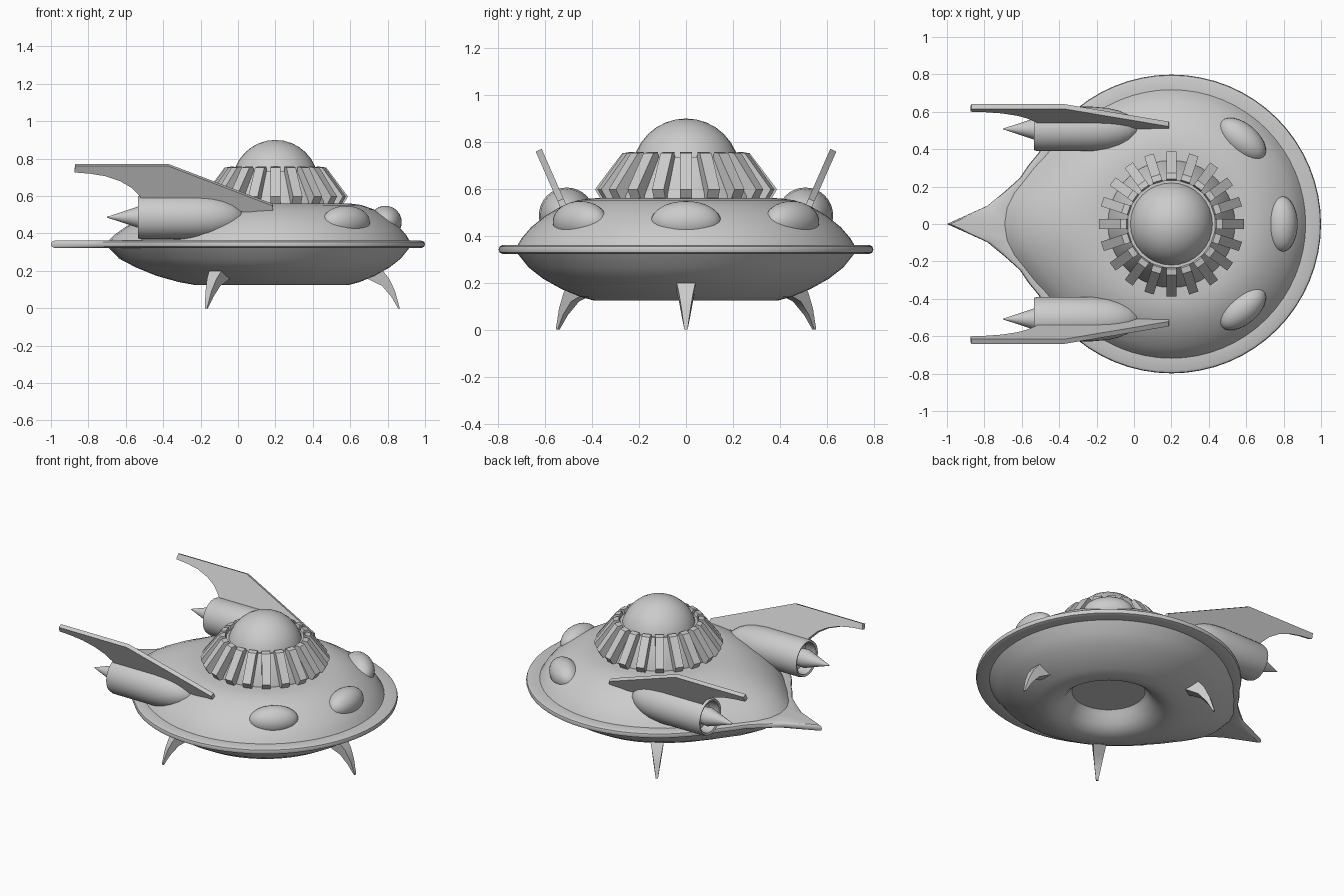
import bpy, math
from mathutils import Vector, Matrix

if "Cube" in bpy.data.objects:
    bpy.data.objects.remove(bpy.data.objects["Cube"])

CX = 0.2   # axis of the saucer
N = 64


def make(name, verts, faces, angle=35):
    me = bpy.data.meshes.new(name)
    me.from_pydata([tuple(v) for v in verts], [], faces)
    ob = bpy.data.objects.new(name, me)
    bpy.context.collection.objects.link(ob)
    bpy.ops.object.select_all(action='DESELECT')
    ob.select_set(True)
    bpy.context.view_layer.objects.active = ob
    bpy.ops.object.mode_set(mode='EDIT')
    bpy.ops.mesh.select_all(action='SELECT')
    bpy.ops.mesh.normals_make_consistent(inside=False)
    bpy.ops.object.mode_set(mode='OBJECT')
    bpy.ops.object.shade_smooth_by_angle(angle=math.radians(angle))
    return ob


def loft(name, rings, cap=True, loop=False, angle=35):
    """Skin a list of equal-length rings."""
    n = len(rings[0])
    verts = [v for r in rings for v in r]
    faces = []
    m = len(rings)
    for k in range(m if loop else m - 1):
        a, b = k * n, (k + 1) % m * n
        faces += [(a + i, a + (i + 1) % n, b + (i + 1) % n, b + i) for i in range(n)]
    if cap and not loop:
        faces += [tuple(range(n)), tuple(range((m - 1) * n, m * n))]
    return make(name, verts, faces, angle)


def lathe(name, prof, center, axis='Z', n=32, angle=35):
    """Spin (radius, height) points around Z or X."""
    rings = []
    for r, h in prof:
        ring = []
        for i in range(n):
            t = 2 * math.pi * i / n
            c, s = r * math.cos(t), r * math.sin(t)
            p = Vector((c, s, h)) if axis == 'Z' else Vector((h, c, s))
            ring.append(p + Vector(center))
        rings.append(ring)
    return loft(name, rings, angle=angle)


def ellipsoid(name, loc, scale, rot=0):
    bpy.ops.mesh.primitive_uv_sphere_add(segments=32, ring_count=16, radius=1,
                                         location=loc, rotation=(0, 0, rot))
    ob = bpy.context.object
    ob.name = name
    ob.scale = scale
    bpy.ops.object.shade_smooth()


def prism(name, pts, offset):
    """Flat plate: polygon pushed both ways along offset."""
    n = len(pts)
    loft(name, [[p - offset for p in pts], [p + offset for p in pts]], angle=25)


# Teardrop outlines: (degrees from the tail, radius)
OUTER = [(0, 1.2), (5.6, .99), (11.25, .905), (17, .846), (28, .806), (45, .798), (180, .8)]
INNER = [(0, .91), (6, .9), (11.25, .872), (17, .832), (28, .78), (45, .742), (60, .73), (180, .73)]


def lookup(table, d):
    for (a, ra), (b, rb) in zip(table, table[1:]):
        if d <= b + 1e-6:
            return ra + (rb - ra) * (d - a) / (b - a)


def outline(fn, z):
    ring = []
    for i in range(N):
        t = 2 * math.pi * i / N
        r = fn(abs(180 - math.degrees(t)))
        ring.append(Vector((CX + r * math.cos(t), r * math.sin(t), z)))
    return ring


# Hull: (radius, height, tail stretch), from crater floor under the ship to the top
HULL = [(.22, .24, 0), (.24, .215, 0), (.27, .17, 0), (.31, .14, .1), (.35, .126, .2), (.39, .124, .4),
        (.45, .14, .6), (.53, .173, .8), (.61, .218, .9), (.67, .265, 1), (.73, .34, 1),
        (.70, .39, .95), (.66, .437, .85), (.60, .485, .7), (.53, .527, .5),
        (.46, .552, .3), (.40, .56, .1), (.30, .562, 0)]
loft("hull", [outline(lambda d, R=R, w=w: R * (1 + w * (lookup(INNER, d) / .73 - 1)), z)
              for R, z, w in HULL])

# Rim band ending in the pointed tail
inner = lambda d: lookup(INNER, d) - .02
RIM = [(None, .325), (.018, .323), (.004, .329), (0, .342), (.004, .355), (.018, .361), (None, .360)]
loft("rim", [outline(inner if c is None else (lambda d, c=c: lookup(OUTER, d) - c), z)
             for c, z in RIM], loop=True, angle=40)

# Cockpit collar, its ribs and the dome
lathe("cockpit_collar", [(.34, .55), (.34, .57), (.235, .735), (.2, .735)], (CX, 0, 0), n=40)
ellipsoid("cockpit_dome", (CX, 0, .67), (.23, .23, .23))
RIB = [(.22, .70), (.24, .757), (.272, .752), (.388, .598), (.365, .56), (.3, .56)]
for i in range(20):
    rot = Matrix.Rotation(i * math.pi / 10, 3, 'Z')
    pts = [rot @ Vector((r, 0, z)) + Vector((CX, 0, 0)) for r, z in RIB]
    prism(f"collar_rib_{i + 1}", pts, rot @ Vector((0, .026, 0)))

# Bubble windows
for i, deg in enumerate((-50, 0, 50)):
    a = math.radians(deg)
    ellipsoid(f"bubble_window_{i + 1}", (CX + .588 * math.cos(a), .588 * math.sin(a), .46),
              (.087, .15, .088), a)

# Legs: curved fangs, (outer r, z, inner r, z, half width)
LEG = [(.53, .26, .44, .2, .046), (.575, .2, .48, .163, .04), (.61, .155, .57, .12, .03),
       (.64, .09, .62, .062, .019), (.665, 0, .655, 0, .007)]
for i, deg in enumerate((0, 124, -124)):
    rot = Matrix.Rotation(math.radians(deg), 3, 'Z')
    rings = [[rot @ Vector(p) + Vector((CX, 0, 0)) for p in
              ((ro, -w, zo), (ro, w, zo), (ri, w, zi), (ri, -w, zi))]
             for ro, zo, ri, zi, w in LEG]
    loft(f"landing_leg_{i + 1}", rings, angle=40)

# Engines with open nozzles, exhaust cones and slanted tail fins
ENGINE = [(.05, -.46), (.095, -.46), (.1, -.53), (.113, -.535), (.119, -.515), (.119, -.22), (.112, -.14),
          (.098, -.08), (.075, -.03), (.045, .01), (.012, .03)]
FIN = [(-.87, .765), (-.37, .765), (.185, .553), (.19, .512), (0, .523), (-.1, .54), (-.5, .56),
       (-.525, .605), (-.57, .65), (-.63, .685), (-.71, .712), (-.79, .725), (-.875, .732)]
for side, s in (("left", 1), ("right", -1)):
    c = (0, s * .508, .487)
    lathe(f"engine_{side}", ENGINE, c, 'X')
    lathe(f"exhaust_cone_{side}", [(.05, -.45), (.058, -.53), (.03, -.615), (.002, -.7)], c, 'X')
    pts = [Vector((x, s * (.52 + .44 * (z - .52)), z)) for x, z in FIN]
    prism(f"tail_fin_{side}", pts, Vector((0, s * .915, -.403)) * .014)
